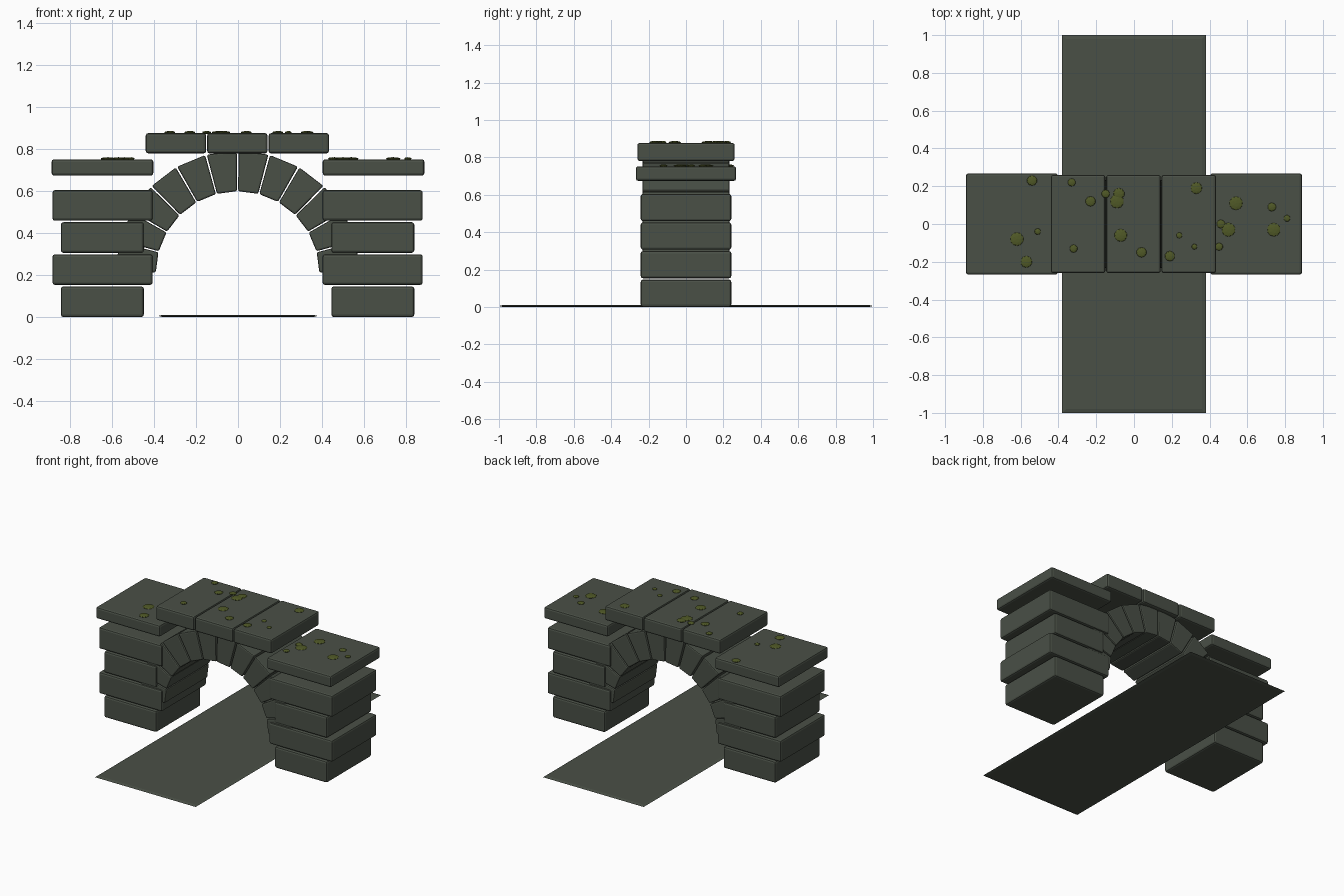
import bpy
import bmesh
from math import sin, cos, radians

if "Cube" in bpy.data.objects:
    bpy.data.objects.remove(bpy.data.objects["Cube"], do_unlink=True)


def make_material(name, colour):
    mat = bpy.data.materials.new(name)
    mat.use_nodes = True
    mat.diffuse_color = (*colour, 1)
    mat.node_tree.nodes["Principled BSDF"].inputs["Base Color"].default_value = (*colour, 1)
    return mat


stone = make_material("grey_green_stone", (0.068, 0.08, 0.062))
moss = make_material("olive_moss", (0.08, 0.1, 0.02))


def add_object(name, bm, mat, bevel=0.0):
    """Turn a bmesh into an object, optionally with worn edges."""
    bmesh.ops.recalc_face_normals(bm, faces=bm.faces)
    mesh = bpy.data.meshes.new(name)
    bm.to_mesh(mesh)
    bm.free()
    mesh.materials.append(mat)
    obj = bpy.data.objects.new(name, mesh)
    bpy.context.collection.objects.link(obj)
    if bevel:
        mod = obj.modifiers.new("worn_edges", "BEVEL")
        mod.width = bevel
        mod.segments = 2
    return obj


def prism(name, outline, half_depth, bevel):
    """Extrude an outline in the xz plane along y."""
    bm = bmesh.new()
    face = bm.faces.new([bm.verts.new((x, -half_depth, z)) for x, z in outline])
    result = bmesh.ops.extrude_face_region(bm, geom=[face])
    verts = [v for v in result["geom"] if isinstance(v, bmesh.types.BMVert)]
    bmesh.ops.translate(bm, verts=verts, vec=(0, 2 * half_depth, 0))
    return add_object(name, bm, stone, bevel)


def block(name, x0, x1, z0, z1, half_depth, bevel=0.012):
    return prism(name, [(x0, z0), (x1, z0), (x1, z1), (x0, z1)], half_depth, bevel)


# Piers of alternating courses, each under a raised cap slab
for side, sign in (("left", 1), ("right", -1)):
    for i in range(4):
        inner, outer = ((0.447, 0.843), (0.405, 0.883))[i % 2]
        z = i * 0.153
        block(f"{side}_pier_block_{i + 1}", sign * inner - 0.002, sign * outer - 0.002,
              z, z + 0.146, 0.242)
    block(f"{side}_cap_slab", sign * 0.404, sign * 0.889, 0.674, 0.752, 0.268)

# Arch of wedge stones
CENTRE_Z, INNER, OUTER, COUNT, GAP = 0.21, 0.39, 0.583, 12, 0.4
step = 180 / COUNT
for i in range(COUNT):
    a, b = radians(i * step + GAP), radians((i + 1) * step - GAP)
    corners = ((INNER, a), (OUTER, a), (OUTER, b), (INNER, b))
    prism(f"arch_stone_{i + 1}",
          [(r * cos(t) - 0.002, CENTRE_Z + r * sin(t)) for r, t in corners], 0.232, 0.008)

# Crown slabs over the arch
for i, name in enumerate(("right", "middle", "left")):
    x = (i - 1) * 0.293 - 0.003
    block(f"{name}_crown_slab", x - 0.144, x + 0.144, 0.78, 0.877, 0.26)

# Thin path slab with tapered rim
bm = bmesh.new()
rings = []
for inset, z in ((0.02, 0), (0, 0.005), (0.02, 0.01)):
    w, d = 0.38 - inset, 1 - inset
    rings.append([bm.verts.new(p) for p in ((-w, -d, z), (w, -d, z), (w, d, z), (-w, d, z))])
bm.faces.new(rings[0])
bm.faces.new(rings[-1])
for low, high in zip(rings, rings[1:]):
    for k in range(4):
        n = (k + 1) % 4
        bm.faces.new((low[k], low[n], high[n], high[k]))
add_object("path_slab", bm, stone)

# Moss tufts on the slabs: x, y, radius
tufts = [
    (-.54, .23, .027), (-.62, -.08, .036), (-.51, -.04, .017), (-.57, -.2, .031),
    (-.33, .22, .021), (-.23, .12, .027), (-.32, -.13, .021), (-.15, .16, .022),
    (-.09, .12, .037), (-.08, .16, .03), (-.07, -.06, .034), (.04, -.15, .027),
    (.33, .19, .031), (.24, -.06, .016), (.32, -.12, .015), (.19, -.17, .027),
    (.54, .11, .036), (.5, -.03, .037), (.46, 0, .023), (.73, .09, .023),
    (.74, -.03, .036), (.81, .03, .018), (.45, -.12, .021),
]
for i, (x, y, r) in enumerate(tufts):
    top = 0.752 if abs(x) > 0.44 else 0.877
    bm = bmesh.new()
    bmesh.ops.create_icosphere(bm, subdivisions=2, radius=1)
    bmesh.ops.scale(bm, vec=(r, r, 0.007), verts=bm.verts)
    bmesh.ops.translate(bm, vec=(x, y, top + 0.003), verts=bm.verts)
    add_object(f"moss_tuft_{i + 1}", bm, moss)
